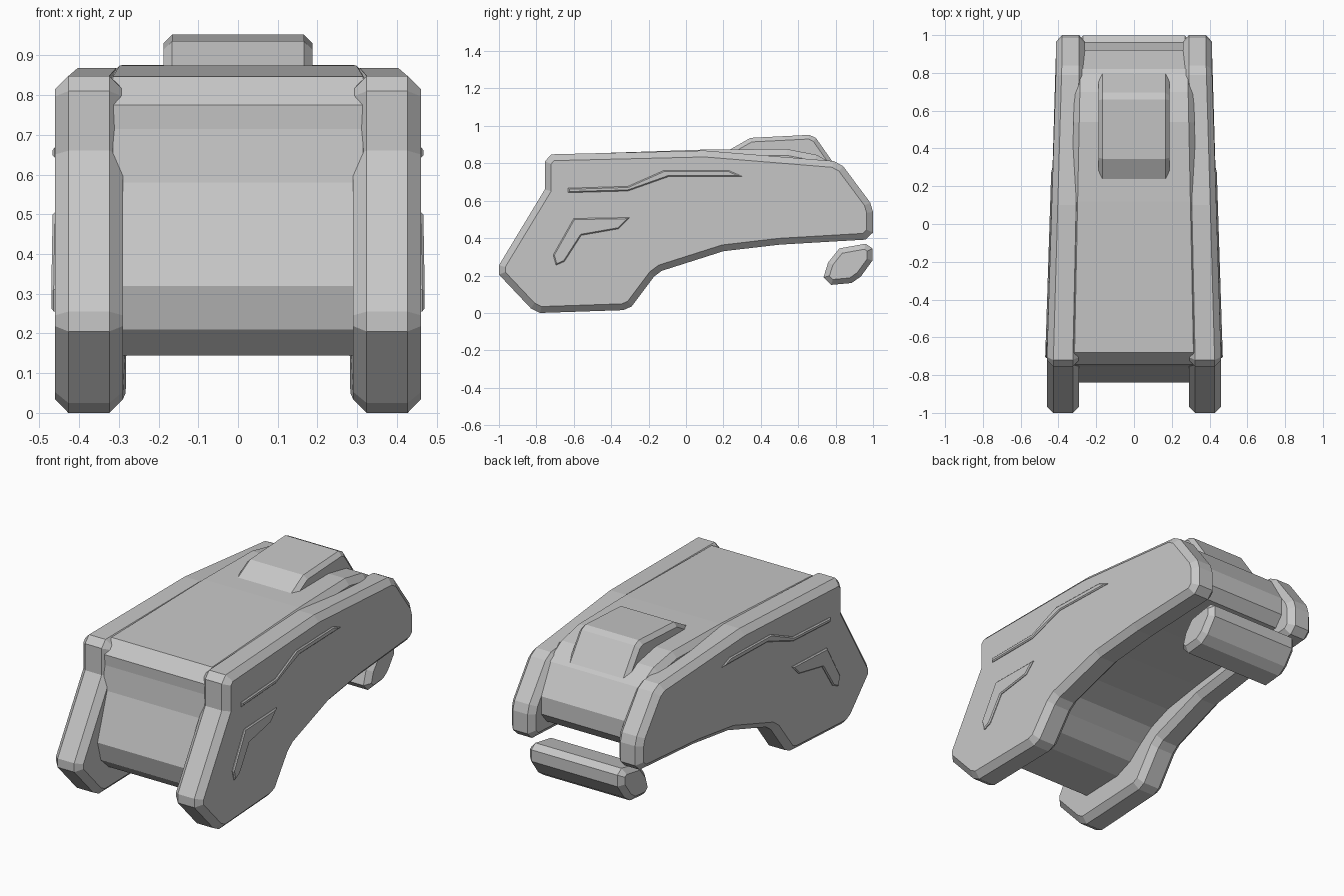
import bpy
import bmesh

cube = bpy.data.objects.get("Cube")
if cube:
    bpy.data.objects.remove(cube, do_unlink=True)

# Single flat colour
grey = bpy.data.materials.new("neutral_grey")
grey.use_nodes = True
colour = (0.57, 0.57, 0.57, 1)
grey.diffuse_color = colour
grey.node_tree.nodes["Principled BSDF"].inputs["Base Color"].default_value = colour


def slab(name, outline, x0, x1, chamfer, warp=None):
    """Extrude a (y, z) outline across x, chamfer both rims, then warp x."""
    bm = bmesh.new()
    face = bm.faces.new([bm.verts.new((x0, y, z)) for y, z in outline])
    ext = bmesh.ops.extrude_face_region(bm, geom=[face], use_keep_orig=True)
    for v in ext["geom"]:
        if isinstance(v, bmesh.types.BMVert):
            v.co.x = x1
    bmesh.ops.recalc_face_normals(bm, faces=bm.faces)
    rims = [e for e in bm.edges
            if abs(e.verts[0].co.x - e.verts[1].co.x) < 1e-5]
    bmesh.ops.bevel(bm, geom=rims, offset=chamfer, segments=1,
                    affect='EDGES', profile=0.5, clamp_overlap=False)
    if warp:
        for v in bm.verts:
            v.co.x = warp(v.co.x, v.co.y)
    bmesh.ops.recalc_face_normals(bm, faces=bm.faces)
    mesh = bpy.data.meshes.new(name)
    bm.to_mesh(mesh)
    bm.free()
    mesh.materials.append(grey)
    obj = bpy.data.objects.new(name, mesh)
    bpy.context.collection.objects.link(obj)
    return obj


def backness(y):
    """0 along the front legs, 1 at the straight rear end."""
    return min(max((y + 0.7) / 1.55, 0), 1)


INNER, OUTER, HALF = 0.29, 0.461, 0.348

# Outlines as (y, z)
plate = [(-1, 0.255), (-0.755, 0.66), (-0.755, 0.81), (-0.72, 0.848),
         (0.1, 0.868), (0.79, 0.812), (0.84, 0.785), (0.985, 0.59),
         (1, 0.54), (1, 0.43), (0.96, 0.392), (0.5, 0.365), (0.2, 0.33),
         (-0.13, 0.225), (-0.17, 0.195), (-0.29, 0.035), (-0.335, 0.015),
         (-0.78, 0), (-0.83, 0.025), (-1, 0.205)]
body = [(-0.68, 0.847), (-0.745, 0.775), (-0.742, 0.715), (-0.755, 0.58),
        (-0.84, 0.32), (-0.81, 0.21), (-0.74, 0.145), (-0.48, 0.15),
        (-0.37, 0.19), (-0.28, 0.26), (-0.19, 0.32), (-0.05, 0.37),
        (0.2, 0.405), (0.5, 0.435), (0.87, 0.46), (0.92, 0.52),
        (0.92, 0.62), (0.82, 0.775), (0.7, 0.845), (0.54, 0.876),
        (0.12, 0.874)]
block = [(0.1, 0.8), (0.24, 0.876), (0.345, 0.936), (0.66, 0.952),
         (0.695, 0.935), (0.8, 0.785), (0.8, 0.75)]
pod = [(0.735, 0.19), (0.76, 0.27), (0.82, 0.345), (0.96, 0.37),
       (0.997, 0.345), (0.997, 0.28), (0.935, 0.195), (0.885, 0.16),
       (0.775, 0.15)]
upper_trim = [(-0.63, 0.643), (-0.63, 0.667), (-0.31, 0.677), (-0.12, 0.761),
              (0.23, 0.761), (0.3, 0.73), (-0.09, 0.73), (-0.31, 0.652)]
lower_trim = [(-0.6, 0.505), (-0.3, 0.51), (-0.36, 0.45), (-0.56, 0.415),
              (-0.65, 0.275), (-0.695, 0.255), (-0.71, 0.31)]

# Central parts
slab("main_body", body, -HALF, HALF, 0.033,
     lambda x, y: x * (1 - 0.1 * backness(y)))
slab("top_block", block, -0.188, 0.188, 0.022)
slab("rear_lower_pod", pod, -0.297, 0.297, 0.028)

# Side plates narrow towards the back; raised trims follow them
for side, sign in (("left", 1), ("right", -1)):
    def taper(x, y, sign=sign):
        t = (x - INNER) / (OUTER - INNER)
        return sign * (x - backness(y) * (0.03 + 0.019 * t))

    slab(side + "_side_plate", plate, INNER, OUTER, 0.034, taper)
    for name, outline in (("upper", upper_trim), ("lower", lower_trim)):
        slab(f"{side}_{name}_trim", outline, OUTER - 0.012, OUTER + 0.009,
             0.006, taper)
